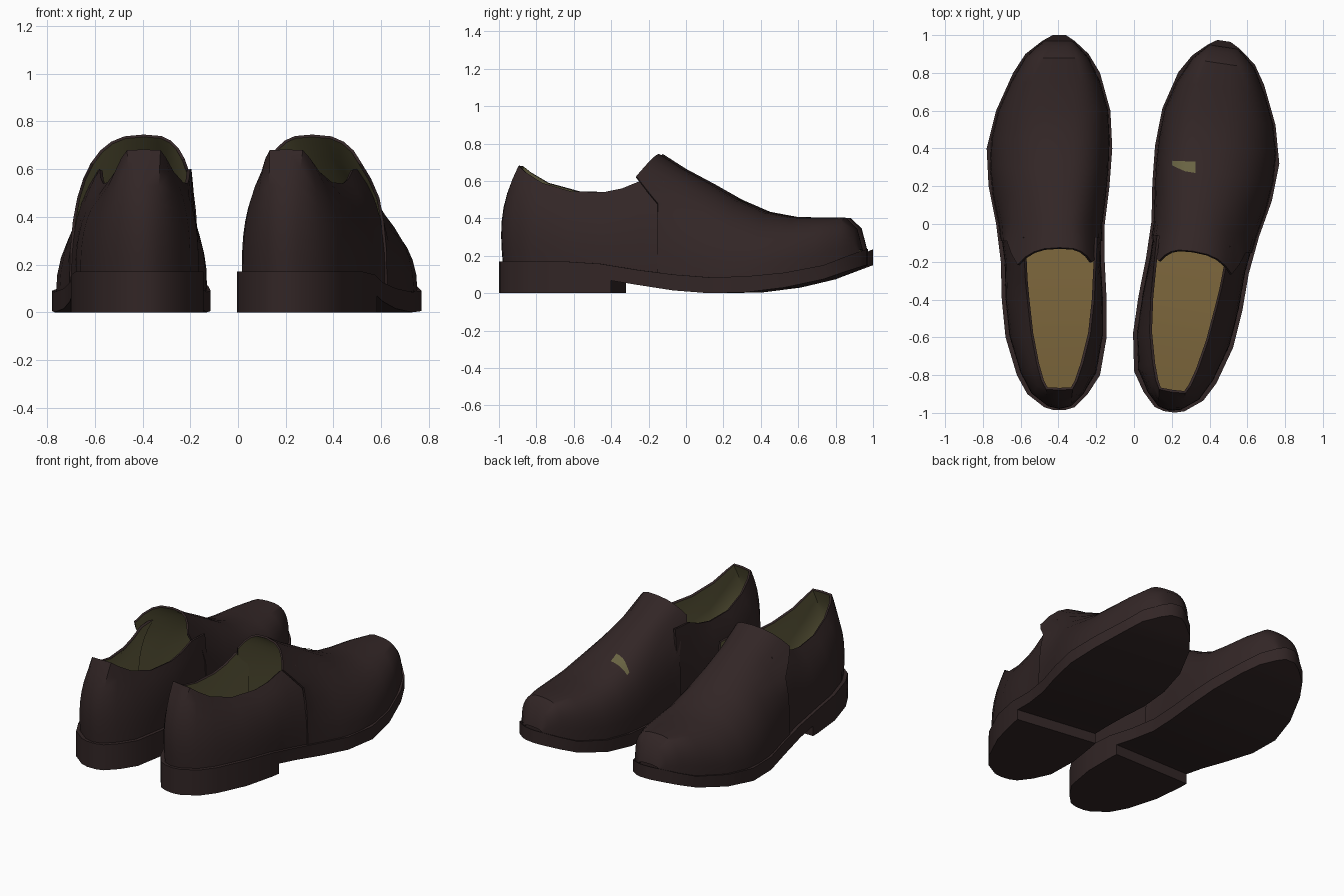
import bpy, bmesh, math
from mathutils import Vector, Matrix
from mathutils.bvhtree import BVHTree

cube = bpy.data.objects.get("Cube")
if cube:
    bpy.data.objects.remove(cube, do_unlink=True)


def material(name, rgb):
    m = bpy.data.materials.new(name)
    m.use_nodes = True
    m.diffuse_color = (*rgb, 1)
    m.node_tree.nodes["Principled BSDF"].inputs["Base Color"].default_value = (*rgb, 1)
    return m


LEATHER = material("dark brown leather", (0.032, 0.019, 0.019))
LINING = material("olive lining", (0.14, 0.125, 0.055))
INSOLE = material("tan insole", (0.19, 0.125, 0.042))

# Plan outline: y, outer half width, inner half width
OUTLINE = [(-.985, .03, .03), (-.97, .08, .08), (-.9, .17, .15), (-.8, .225, .215),
           (-.6, .285, .25), (-.4, .305, .25), (-.2, .31, .24), (0, .335, .24),
           (.2, .375, .265), (.4, .385, .28), (.6, .335, .27), (.8, .245, .215),
           (.9, .18, .155), (.97, .09, .08), (1, .035, .035)]
# Sole heights: y, underside, welt
SOLE = [(-1, .08, .17), (-.5, .08, .17), (-.34, .075, .15), (-.2, .045, .125),
        (0, .015, .1), (.2, 0, .085), (.4, .005, .09), (.6, .03, .11),
        (.8, .075, .15), (1, .15, .235)]
# Collar: base y, collar y, outer x, inner x, z
COLLAR = [(-.07, -.07, .19, .2, .6), (-.2, -.2, .185, .195, .6), (-.3, -.3, .18, .19, .56),
          (-.4, -.4, .17, .185, .54), (-.6, -.58, .15, .165, .545), (-.8, -.74, .12, .125, .59),
          (-.9, -.83, .095, .095, .645), (-.97, -.875, .07, .07, .68)]
# Vamp: y, crown height, roundness exponent
VAMP = [(-.09, .745, 2.6), (0, .665, 2.1), (.15, .585, 2), (.3, .5, 2.1), (.45, .435, 2.2),
        (.6, .407, 2.4), (.75, .405, 2.6), (.88, .403, 2.7), (.94, .345, 2.6), (.968, .235, 2.5)]
TONGUE_EDGE = [(0, -.09), (.49, -.09), (.62, -.22), (.745, -.125)]


def interp(table, t, col=1):
    if t <= table[0][0]:
        return table[0][col]
    for a, b in zip(table, table[1:]):
        if t <= b[0]:
            return a[col] + (b[col] - a[col]) * (t - a[0]) / (b[0] - a[0])
    return table[-1][col]


# Placement of each shoe: the second is mirrored and turned out
PLACE = {
    "right": Matrix.Translation((-.395, 0, 0)),
    "left": Matrix.Translation((.33, -.02, 0)) @ Matrix.Rotation(math.radians(-8.4), 4, 'Z')
            @ Matrix.Scale(-1, 4, (1, 0, 0)),
}


def grid_object(name, rows, side, mats, closed=False, thickness=0):
    """Skin a list of equal-length point rows; closed makes a capped tube."""
    bm = bmesh.new()
    place = PLACE.get(side, Matrix())
    vs = [[bm.verts.new(place @ Vector(p)) for p in row] for row in rows]
    n = len(rows[0])
    for a, b in zip(vs, vs[1:]):
        for i in range(n if closed else n - 1):
            j = (i + 1) % n
            bm.faces.new((a[i], a[j], b[j], b[i]))
    if closed:
        bm.faces.new(vs[0])
        bm.faces.new(vs[-1])
        bmesh.ops.recalc_face_normals(bm, faces=bm.faces)
    else:
        # Point the open surface outward
        bm.normal_update()
        centre = sum((v.co for v in bm.verts), Vector()) / len(bm.verts)
        centre.z = .1
        if sum(f.normal.dot(f.calc_center_median() - centre) * f.calc_area() for f in bm.faces) < 0:
            bmesh.ops.reverse_faces(bm, faces=bm.faces)
    mesh = bpy.data.meshes.new(name)
    bm.to_mesh(mesh)
    bm.free()
    obj = bpy.data.objects.new(name, mesh)
    bpy.context.collection.objects.link(obj)
    for m in mats:
        mesh.materials.append(m)
    bpy.ops.object.select_all(action='DESELECT')
    bpy.context.view_layer.objects.active = obj
    obj.select_set(True)
    if thickness:
        mod = obj.modifiers.new("lining", 'SOLIDIFY')
        mod.thickness = thickness
        mod.offset = -1
        mod.material_offset = 1
        bpy.ops.object.modifier_apply(modifier=mod.name)
    bpy.ops.object.shade_smooth_by_angle(angle=math.radians(40))
    return obj


def slab(name, side, mat, ys, low, high, inset=0):
    """Solid slab following the plan outline between two height functions."""
    rows = []
    for y in ys:
        o, i = (max(interp(OUTLINE, y, c) - inset, .01) for c in (1, 2))
        rows.append([(-o, y, low(y)), (i, y, low(y)), (i, y, high(y)), (-o, y, high(y))])
    return grid_object(name, rows, side, [mat], closed=True)


def under(y):
    return interp(SOLE, y, 1)


def welt(y):
    return interp(SOLE, y, 2)


def quarter(side):
    """Heel wall, sweeping from one side of the tongue round to the other."""
    def column(bx, by, cx, cy, cz):
        zb = welt(by) - .01
        col = []
        for k in range(8):
            t = k / 7
            s = t ** 2.8
            swell = .015 * math.sin(math.pi * t) if by < -.85 else 0
            col.append((bx + (cx - bx) * s, by + (cy - by) * s - swell, zb + (cz - zb) * t))
        return col
    outer, inner = [], []
    for y, cy, co, ci, cz in COLLAR:
        outer.append(column(-interp(OUTLINE, y, 1) + .02, y * .985, -co, cy, cz))
        inner.append(column(interp(OUTLINE, y, 2) - .02, y * .985, ci, cy, cz))
    tip = column(0, -.97, 0, -.88, .682)
    grid_object(side + "_heel_quarter", outer + [tip] + inner[::-1], side,
                [LEATHER, LINING], thickness=.014)


def vamp(side):
    """Arched front of the shoe with a raised tongue edge."""
    rows = []
    for k, (y, top, n) in enumerate(VAMP):
        zb = welt(y) - .01
        row = []
        for s in range(19):
            a = math.pi * s / 18
            c, h = math.cos(a), math.sin(a)
            e = 2 / (n if c > 0 else n + .5)
            w = interp(OUTLINE, y, 1 if c > 0 else 2) - .012
            x = -math.copysign(w * abs(c) ** e, c)
            z = zb + (top - zb) * max(h, 0) ** e
            row.append((x, interp(TONGUE_EDGE, z) if k == 0 else y, z))
        rows.append(row)
    return grid_object(side + "_vamp", rows, side, [LEATHER, LINING], thickness=.012)


vamps = {}
ys = [p[0] for p in OUTLINE]
for side in PLACE:
    slab(side + "_sole", side, LEATHER, ys, under, welt)
    heel_ys = [y for y in ys if y < -.34] + [-.34]
    slab(side + "_heel_block", side, LEATHER, heel_ys, lambda y: 0, lambda y: under(y) + .003)
    slab(side + "_insole", side, INSOLE, [y for y in ys if -.95 < y < .7],
         lambda y: welt(y) - .01, lambda y: welt(y) + .012, inset=.045)
    quarter(side)
    vamps[side] = vamp(side)

# Small lining patch lying on one vamp
tree = BVHTree.FromObject(vamps["left"], bpy.context.evaluated_depsgraph_get())
UPPER_EDGE = [(.2, .335), (.325, .33)]
LOWER_EDGE = [(.2, .312), (.265, .28), (.325, .27)]
patch = []
for r in range(4):
    row = []
    for c in range(8):
        x = .2 + .125 * c / 7
        lo, hi = interp(LOWER_EDGE, x), interp(UPPER_EDGE, x)
        y = lo + (hi - lo) * r / 3
        hit = tree.ray_cast(Vector((x, y, 2)), Vector((0, 0, -1)))[0]
        row.append((x, y, (hit.z if hit else .48) + .005))
    patch.append(row)
grid_object("vamp_patch", patch, None, [LINING])
